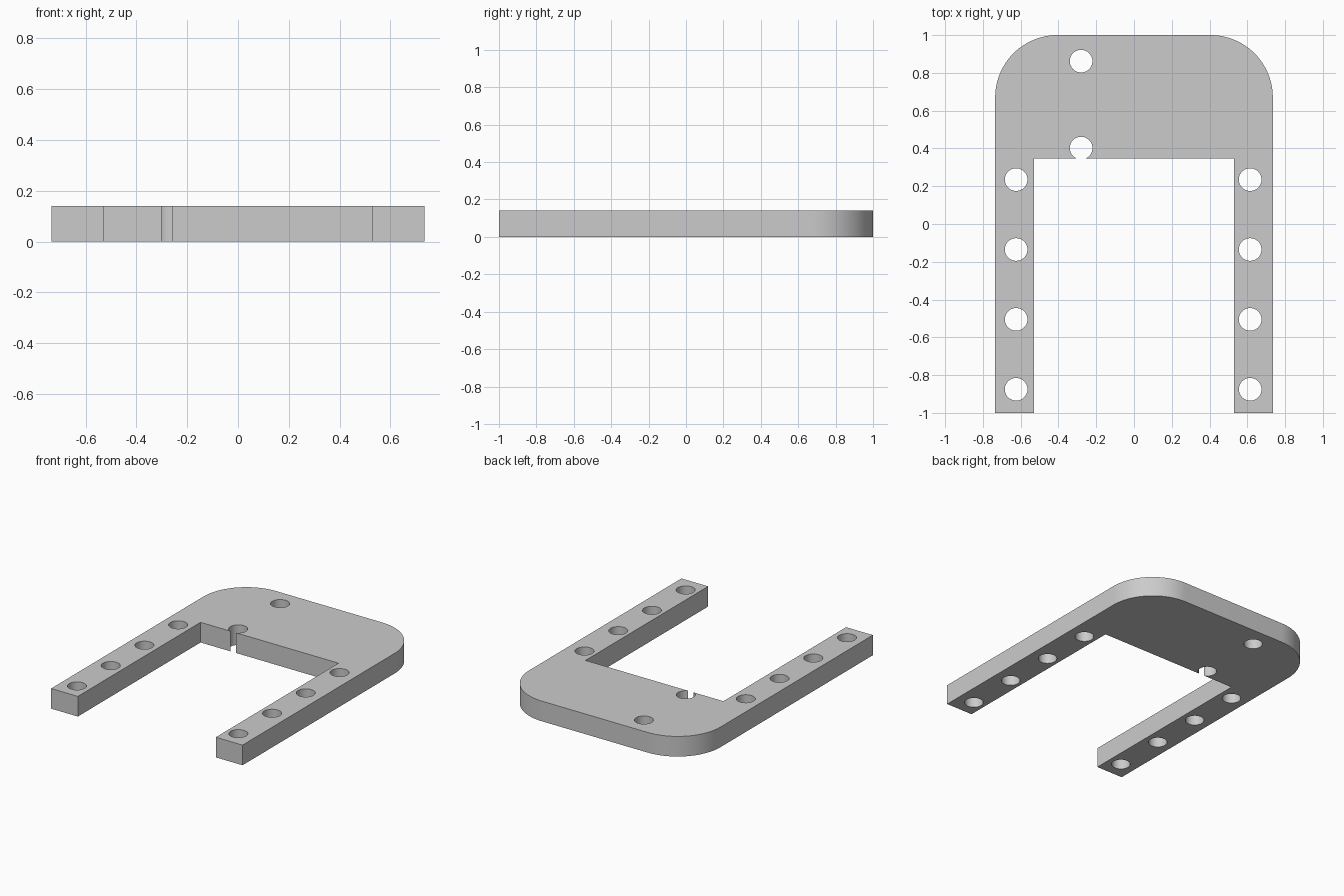
import bpy, bmesh, math

cube = bpy.data.objects.get("Cube")
if cube:
    bpy.data.objects.remove(cube, do_unlink=True)

THICK = 0.14
HALF_W, INNER_W = 0.735, 0.53
INNER_Y, CORNER_R = 0.346, 0.33
HOLE_R = 0.06

grey = bpy.data.materials.new("plain grey")
grey.use_nodes = True
colour = (0.6, 0.6, 0.6, 1)
grey.diffuse_color = colour
grey.node_tree.nodes["Principled BSDF"].inputs["Base Color"].default_value = colour


def new_object(name, bm):
    bmesh.ops.recalc_face_normals(bm, faces=bm.faces)
    mesh = bpy.data.meshes.new(name)
    bm.to_mesh(mesh)
    bm.free()
    mesh.materials.append(grey)
    obj = bpy.data.objects.new(name, mesh)
    bpy.context.collection.objects.link(obj)
    return obj


def prism(bm, outline, z0, z1):
    face = bm.faces.new([bm.verts.new((x, y, z0)) for x, y in outline])
    top = bmesh.ops.extrude_face_region(bm, geom=[face])["geom"]
    verts = [v for v in top if isinstance(v, bmesh.types.BMVert)]
    bmesh.ops.translate(bm, verts=verts, vec=(0, 0, z1 - z0))


def arc(cx, cy, r, start, end, steps):
    angles = [math.radians(start + (end - start) * i / steps) for i in range(steps + 1)]
    return [(cx + r * math.cos(a), cy + r * math.sin(a)) for a in angles]


# U-shaped plate with two rounded back corners
cx, cy = HALF_W - CORNER_R, 1 - CORNER_R
outline = [(INNER_W, INNER_Y), (INNER_W, -1), (HALF_W, -1)]
outline += arc(cx, cy, CORNER_R, 0, 90, 24)
outline += arc(-cx, cy, CORNER_R, 90, 180, 24)
outline += [(-HALF_W, -1), (-INNER_W, -1), (-INNER_W, INNER_Y)]
bm = bmesh.new()
prism(bm, outline, 0, THICK)
plate = new_object("bracket_plate", bm)

# Through holes: four per arm, two in the back plate (one breaks the inner edge)
holes = [(x, 0.235 - 0.37 * i) for x in (-0.624, 0.615) for i in range(4)]
holes += [(-0.28, 0.862), (-0.28, 0.402)]
bm = bmesh.new()
for x, y in holes:
    prism(bm, arc(x, y, HOLE_R, 0, 360, 40)[:-1], -0.1, THICK + 0.1)
cutter = new_object("hole_cutter", bm)

cut = plate.modifiers.new("holes", "BOOLEAN")
cut.operation, cut.solver, cut.object = "DIFFERENCE", "EXACT", cutter
bpy.ops.object.select_all(action="DESELECT")
plate.select_set(True)
bpy.context.view_layer.objects.active = plate
bpy.ops.object.modifier_apply(modifier=cut.name)
bpy.data.objects.remove(cutter, do_unlink=True)

# Smooth curved walls, sharp rims
bpy.ops.object.shade_smooth_by_angle(angle=math.radians(30))
